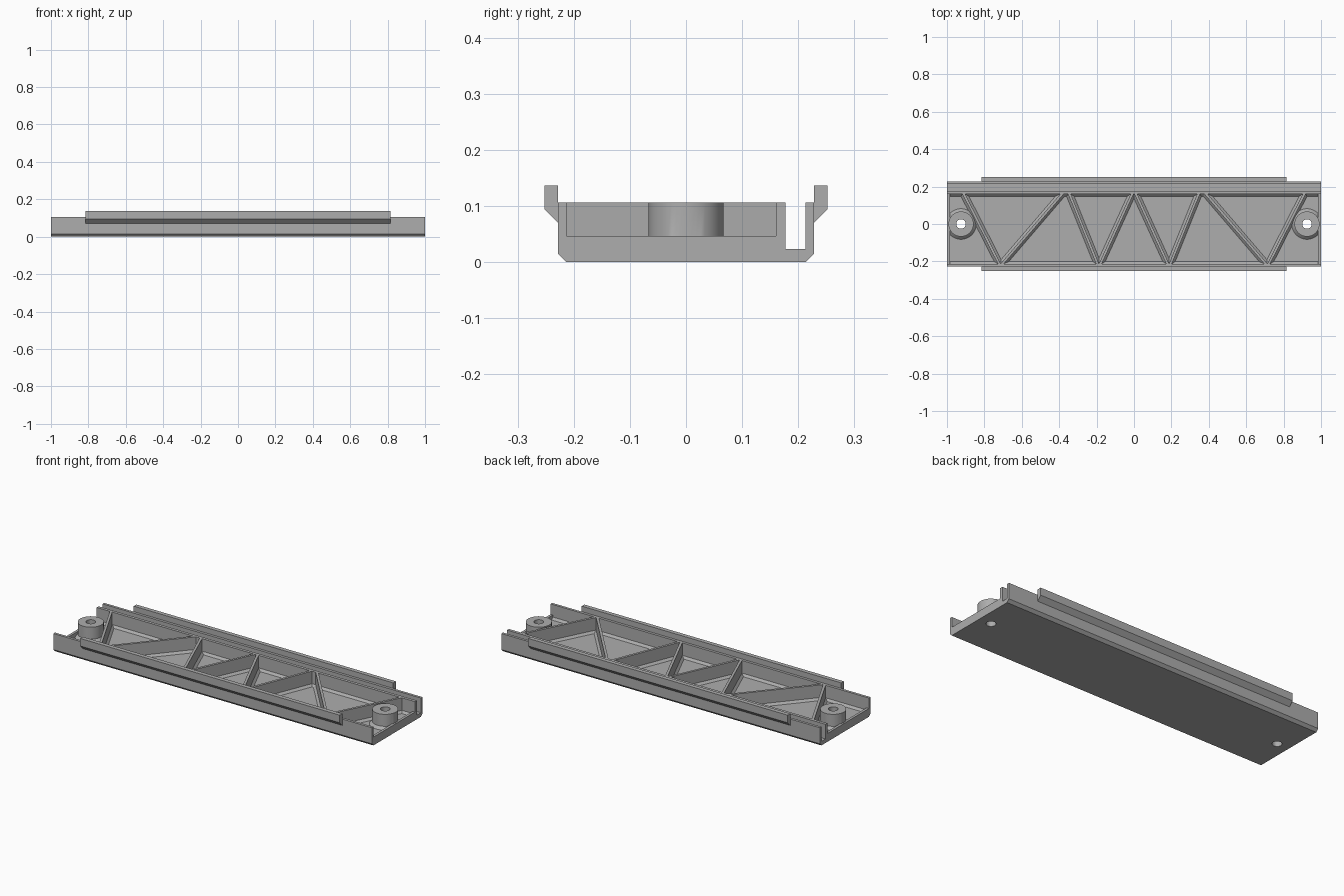
import bpy, bmesh, math
from mathutils import Vector

cube = bpy.data.objects.get("Cube")
if cube:
    bpy.data.objects.remove(cube, do_unlink=True)

grey = bpy.data.materials.new("mid grey")
grey.use_nodes = True
COLOUR = (0.42, 0.42, 0.42, 1)
grey.diffuse_color = COLOUR
grey.node_tree.nodes["Principled BSDF"].inputs["Base Color"].default_value = COLOUR

FLOOR, TOP = 0.023, 0.106
FRONT, BACK = -0.213, 0.16      # inner faces of the pocket
FLARE = 0.012                   # small slope where walls meet the floor
HOLE = 0.025


def finish(name, bm):
    bmesh.ops.recalc_face_normals(bm, faces=bm.faces)
    mesh = bpy.data.meshes.new(name)
    bm.to_mesh(mesh)
    bm.free()
    mesh.materials.append(grey)
    ob = bpy.data.objects.new(name, mesh)
    bpy.context.collection.objects.link(ob)
    return ob


def prism(name, points, direction):
    """Close a 3D outline and extrude it along a direction."""
    bm = bmesh.new()
    face = bm.faces.new([bm.verts.new(p) for p in points])
    new = bmesh.ops.extrude_face_region(bm, geom=[face])["geom"]
    verts = [v for v in new if isinstance(v, bmesh.types.BMVert)]
    bmesh.ops.translate(bm, verts=verts, vec=Vector(direction))
    return finish(name, bm)


def along_x(name, profile, half):
    return prism(name, [(-half, y, z) for y, z in profile], (2 * half, 0, 0))


def lathe(name, profile, x, limit=0.992, steps=48):
    """Revolve a closed (radius, z) outline round an upright axis."""
    bm = bmesh.new()
    rings = []
    for i in range(steps):
        a = math.tau * i / steps
        rings.append([bm.verts.new((max(-limit, min(limit, x + r * math.cos(a))),
                                    r * math.sin(a), z)) for r, z in profile])
    n = len(profile)
    for i in range(steps):
        a, b = rings[i], rings[(i + 1) % steps]
        for j in range(n):
            k = (j + 1) % n
            bm.faces.new((a[j], b[j], b[k], a[k]))
    return finish(name, bm)


def smooth(ob):
    bpy.ops.object.select_all(action='DESELECT')
    ob.select_set(True)
    bpy.context.view_layer.objects.active = ob
    bpy.ops.object.shade_smooth_by_angle(angle=math.radians(30))


# Tray: floor, front wall, back inner wall, open channel and back outer wall
tray = along_x("tray", [
    (-0.213, 0), (0.213, 0), (0.228, 0.015), (0.228, TOP), (0.213, TOP),
    (0.213, FLOOR), (0.177, FLOOR), (0.177, TOP), (BACK, TOP),
    (BACK, FLOOR + FLARE), (BACK - FLARE, FLOOR), (FRONT + FLARE, FLOOR),
    (FRONT, FLOOR + FLARE), (FRONT, TOP), (-0.228, TOP), (-0.228, 0.015)], 1)

# Screw holes through the floor
for x in (-0.925, 0.925):
    bpy.ops.mesh.primitive_cylinder_add(vertices=48, radius=HOLE, depth=0.2,
                                        location=(x, 0, 0))
    cutter = bpy.context.object
    cutter.name = "hole_cutter"
    cutter.hide_render = True
    mod = tray.modifiers.new("hole", 'BOOLEAN')
    mod.operation, mod.solver, mod.object = 'DIFFERENCE', 'EXACT', cutter
    bpy.context.view_layer.objects.active = tray
    bpy.ops.object.modifier_apply(modifier=mod.name)
    bpy.data.objects.remove(cutter, do_unlink=True)

for side, label in ((-1, "right"), (1, "left")):
    # Low sill closing each end of the pocket
    prism(label + "_end_sill",
          [(side, FRONT, FLOOR), (side, BACK, FLOOR),
           (side, BACK, 0.047), (side, FRONT, 0.047)], (-side * 0.015, 0, 0))
    # Round screw boss with flared foot
    smooth(lathe(label + "_screw_boss",
                 [(HOLE, FLOOR), (0.082, FLOOR), (0.067, FLOOR + 0.015),
                  (0.067, TOP), (HOLE, TOP)], side * 0.925))

# Raised lips along the outside of both long walls
for side, label in ((-1, "front"), (1, "back")):
    along_x(label + "_lip", [(side * y, z) for y, z in (
        (0.228, 0.07), (0.252, 0.094), (0.252, 0.137), (0.228, 0.137))], 0.815)

# Zigzag stiffening ribs, mirrored about the middle
for side, label in ((-1, "right"), (1, "left")):
    for i, (top_x, low_x) in enumerate(
            ((0.01, 0.18), (0.345, 0.195), (0.385, 0.705), (0.91, 0.72))):
        run = Vector((side * (low_x - top_x), FRONT - BACK, 0))
        stretch = run.length / abs(run.y)
        half, foot = 0.007 * stretch, (0.007 + FLARE) * stretch
        outline = [(-foot, FLOOR), (foot, FLOOR), (half, FLOOR + FLARE),
                   (half, TOP), (-half, TOP), (-half, FLOOR + FLARE)]
        prism(f"{label}_rib_{i + 1}",
              [(side * top_x + x, BACK, z) for x, z in outline], run)
